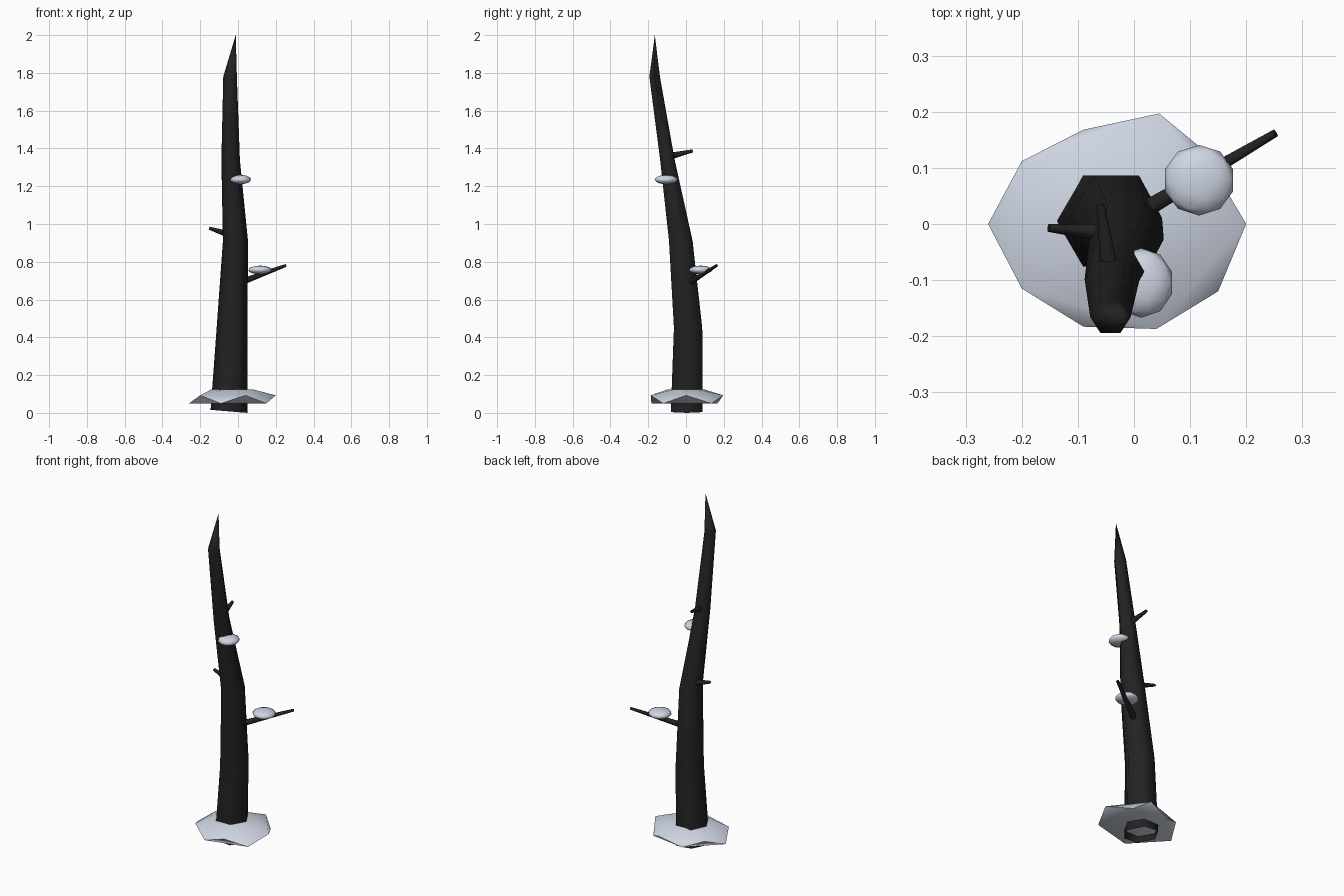
import bpy, bmesh, math
from mathutils import Vector, Matrix

cube = bpy.data.objects.get("Cube")
if cube:
    bpy.data.objects.remove(cube, do_unlink=True)


def material(name, color):
    m = bpy.data.materials.new(name)
    m.use_nodes = True
    m.diffuse_color = color
    m.node_tree.nodes["Principled BSDF"].inputs["Base Color"].default_value = color
    return m


BARK = material("dark bark", (0.016, 0.016, 0.016, 1))
SNOW = material("pale snow", (0.62, 0.67, 0.77, 1))


def finish(name, bm, mat, angle):
    bmesh.ops.recalc_face_normals(bm, faces=bm.faces)
    mesh = bpy.data.meshes.new(name)
    bm.to_mesh(mesh)
    bm.free()
    mesh.materials.append(mat)
    obj = bpy.data.objects.new(name, mesh)
    bpy.context.collection.objects.link(obj)
    bpy.ops.object.select_all(action='DESELECT')
    obj.select_set(True)
    bpy.context.view_layer.objects.active = obj
    bpy.ops.object.shade_smooth_by_angle(angle=math.radians(angle))
    return obj


# Leaning six-sided trunk, open below: left, right, front, back, height
SECTIONS = [(-0.145, 0.05, -0.08, 0.087, 0.008),
            (-0.113, 0.05, -0.064, 0.086, 0.45),
            (-0.08, 0.053, -0.09, 0.035, 0.91),
            (-0.088, 0.01, -0.137, -0.06, 1.34),
            (-0.078, -0.006, -0.194, -0.138, 1.78)]
bm = bmesh.new()
rings = []
for i, (x0, x1, y0, y1, z) in enumerate(SECTIONS):
    ring = []
    for k in range(6):
        a = k * math.pi / 3
        tilt = -0.008 * math.cos(a) if i == 0 else 0
        ring.append(bm.verts.new(((x0 + x1) / 2 + math.cos(a) * (x1 - x0) / 2,
                                  (y0 + y1) / 2 + math.sin(a) * (y1 - y0) / 1.732,
                                  z + tilt)))
    rings.append(ring)
for low, high in zip(rings, rings[1:]):
    for k in range(6):
        n = (k + 1) % 6
        bm.faces.new((low[k], low[n], high[n], high[k]))
# Splintered tip
tip = bm.verts.new((-0.012, -0.165, 2.0))
for k in range(6):
    bm.faces.new((rings[-1][k], rings[-1][(k + 1) % 6], tip))
finish("trunk", bm, BARK, 65)


# Broken branch stubs
def branch(name, start, end, r0, r1):
    a, b = Vector(start), Vector(end)
    d = b - a
    bm = bmesh.new()
    bmesh.ops.create_cone(bm, cap_ends=True, segments=6, radius1=r0, radius2=r1,
                          depth=d.length,
                          matrix=Matrix.Translation((a + b) / 2)
                          @ d.to_track_quat('Z', 'Y').to_matrix().to_4x4())
    finish(name, bm, BARK, 65)


branch("long_branch", (0.01, 0.02, 0.69), (0.252, 0.162, 0.78), 0.018, 0.008)
branch("right_stub", (-0.05, -0.017, 0.945), (-0.152, -0.007, 0.978), 0.018, 0.008)
branch("back_stub", (-0.044, -0.08, 1.36), (-0.06, 0.035, 1.387), 0.018, 0.008)


# Snow mound around the foot: zigzag rim with a lower and an upper set of points
LOW_RIM = [(-0.26, 0), (-0.09, 0.168), (0.12, 0.135), (0.15, -0.12), (-0.09, -0.183)]
HIGH_RIM = [(-0.2, 0.112), (0.045, 0.197), (0.2, 0), (0.04, -0.187), (-0.2, -0.115)]
bm = bmesh.new()
for x, y in LOW_RIM:
    bm.verts.new((x, y, 0.05))
for x, y in HIGH_RIM:
    bm.verts.new((x, y, 0.093))
for k in range(5):
    a = math.pi + k * math.tau / 5
    bm.verts.new((-0.02 + 0.12 * math.cos(a), 0.1 * math.sin(a), 0.125))
bmesh.ops.convex_hull(bm, input=bm.verts)
bmesh.ops.dissolve_limit(bm, angle_limit=0.01, verts=bm.verts, edges=bm.edges)
finish("snow_mound", bm, SNOW, 50)


# Flattened snow clumps
def clump(name, center, size):
    bm = bmesh.new()
    bmesh.ops.create_icosphere(bm, subdivisions=2, radius=1,
                               matrix=Matrix.Translation(center) @ Matrix.Diagonal((*size, 1)))
    finish(name, bm, SNOW, 180)


clump("branch_snow", (0.116, 0.078, 0.757), (0.064, 0.063, 0.023))
clump("trunk_snow", (0.013, -0.105, 1.235), (0.058, 0.062, 0.025))
